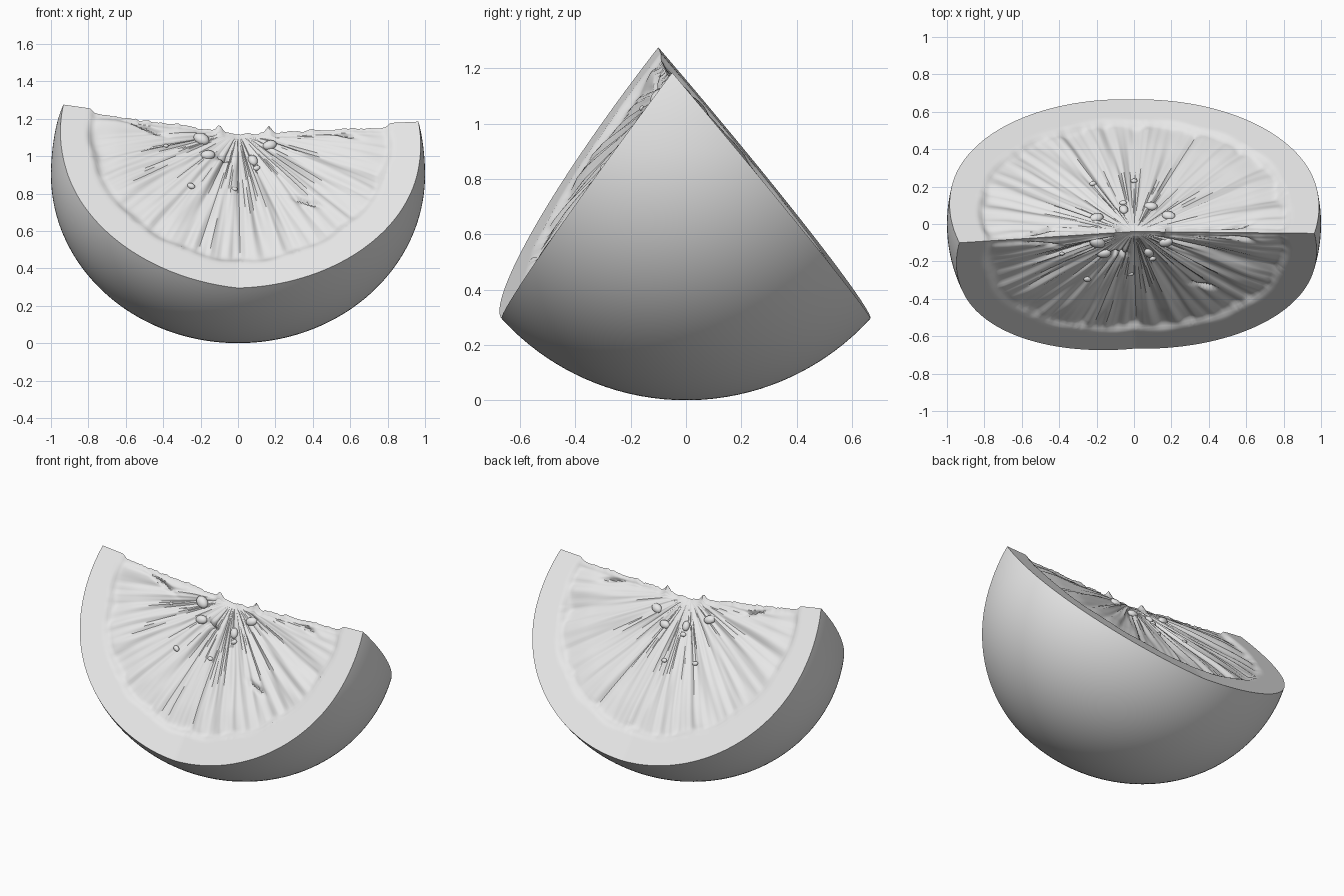
import bpy, bmesh, math
from mathutils import Vector, Matrix, noise

cube = bpy.data.objects.get("Cube")
if cube:
    bpy.data.objects.remove(cube, do_unlink=True)

# One plain grey for the whole wedge
grey = bpy.data.materials.new("plain grey")
grey.use_nodes = True
grey.diffuse_color = (0.8, 0.8, 0.8, 1)
grey.node_tree.nodes["Principled BSDF"].inputs["Base Color"].default_value = (0.8, 0.8, 0.8, 1)

# Key points: middle of the top edge, its two ends, and the lowest rim points
CORE = Vector((0, -0.04, 1.14))
TO_RIGHT = Vector((0.98, -0.05, 1.185)) - CORE
TO_LEFT = Vector((-0.93, -0.10, 1.275)) - CORE
DOWN = {"front": Vector((0, -0.67, 0.29)) - CORE, "back": Vector((0, 0.67, 0.29)) - CORE}
NORMAL = {"front": Vector((0.04, -0.82, 0.57)).normalized(),
          "back": Vector((0, 0.79, 0.62)).normalized()}
SEED = {"front": 3.1, "back": 17.7}
N_PHI, N_S, N_RIND = 200, 70, 40

# Gashes in the flesh: x, depth fraction, half length
SLITS = {"front": [(0.37, 0.45, 0.06), (-0.5, 0.06, 0.09), (0.58, 0.06, 0.06), (-0.08, 0.18, 0.04)],
         "back": [(0.55, 0.06, 0.07), (-0.5, 0.05, 0.07)]}


def smooth(t):
    t = max(0.0, min(1.0, t))
    return t * t * (3 - 2 * t)


def to_skin(direction):
    """Point where a ray from the core meets the egg-shaped skin."""
    lo, hi = 0.0, 3.0
    for _ in range(28):
        mid = (lo + hi) / 2
        p = CORE + direction * mid
        rz = 0.9 if p.z < 0.9 else 1.1
        inside = p.x ** 2 + (p.y / 0.9) ** 2 + ((p.z - 0.9) / rz) ** 2 < 1
        lo, hi = (mid, hi) if inside else (lo, mid)
    return CORE + direction * lo


def rim(side, phi):
    c = math.cos(phi)
    return to_skin((TO_RIGHT if c > 0 else TO_LEFT) * abs(c) + DOWN[side] * math.sin(phi))


def edge_drop(x, s):
    """Torn top edge, lower where the flesh is."""
    ragged = noise.noise(Vector((x * 14, 4.2, 0))) * 0.012 + noise.noise(Vector((x * 45, 9.1, 0))) * 0.008
    spike = 0.035 * (math.exp(-((x + 0.10) / 0.018) ** 2) + math.exp(-((x - 0.165) / 0.018) ** 2))
    return smooth((0.85 - s) / 0.035) * (-0.022 + ragged + spike)


def relief(side, phi, s):
    """Height of the cut face: flat pith, scalloped border, folded flesh."""
    k = SEED[side]
    u = phi / math.pi * 8 + 0.35 * noise.noise(Vector((phi * 2, k, 0)))
    border = 0.825 + 0.03 * abs(math.sin(math.pi * u)) ** 0.6
    t = s / border
    if t >= 1:
        return 0.0
    du = abs(u - round(u))
    membrane = -0.010 * math.exp(-(du / 0.07) ** 2) * smooth(t * 3)
    folds = 0.020 * noise.noise(Vector((phi * 9, s * 1.6, k)))
    folds += 0.010 * noise.noise(Vector((phi * 24, s * 2.5, k + 5)))
    puff = 0.010 * smooth((1 - t) / 0.22)
    return -0.018 * smooth((1 - t) / 0.05) + puff + membrane + folds * smooth(t * 2.5) * smooth((1 - t) / 0.08)


def cut_point(side, phi, s, edge_point):
    p = CORE + (edge_point - CORE) * s
    v = s * math.sin(phi)
    w = smooth(v / 0.07)
    h = relief(side, phi, s)
    for x, depth, half in SLITS[side]:
        h -= 0.03 * math.exp(-((p.x - x) / half) ** 2 - ((v - depth + 0.3 * (x - p.x)) / 0.012) ** 2)
    return p + NORMAL[side] * h * w + Vector((0, 0, edge_drop(p.x, s) * (1 - w)))


def finish(name, bm, angle=40):
    mesh = bpy.data.meshes.new(name)
    bm.to_mesh(mesh)
    bm.free()
    obj = bpy.data.objects.new(name, mesh)
    bpy.context.collection.objects.link(obj)
    mesh.materials.append(grey)
    bpy.ops.object.select_all(action='DESELECT')
    obj.select_set(True)
    bpy.context.view_layer.objects.active = obj
    bpy.ops.object.shade_smooth_by_angle(angle=math.radians(angle))
    return obj


def grid_object(name, rows, outward):
    """Skin a grid of points, facing the outward direction."""
    bm = bmesh.new()
    verts = [[bm.verts.new(p) for p in row] for row in rows]
    for a, b in zip(verts, verts[1:]):
        for i in range(len(a) - 1):
            bm.faces.new((a[i], a[i + 1], b[i + 1], b[i]))
    bmesh.ops.remove_doubles(bm, verts=bm.verts, dist=1e-5)
    bm.normal_update()
    if sum((f.normal * f.calc_area() for f in bm.faces), Vector()).dot(outward) < 0:
        bmesh.ops.reverse_faces(bm, faces=bm.faces)
    return finish(name, bm)


# Cut faces with flesh and pith
angles = [math.pi * i / N_PHI for i in range(N_PHI + 1)]
rims = {side: [rim(side, a) for a in angles] for side in DOWN}
for side in DOWN:
    rows = [[cut_point(side, a, j / N_S, r) for j in range(N_S + 1)]
            for a, r in zip(angles, rims[side])]
    grid_object(side + "_cut_face", rows, NORMAL[side])

# Curved rind between the two rims
rind = []
for f, b in zip(rims["front"], rims["back"]):
    row = [to_skin((f - CORE).lerp(b - CORE, j / N_RIND)) for j in range(N_RIND + 1)]
    row[0], row[-1] = f, b
    rind.append(row)
grid_object("rind", rind, Vector((0, 0, -1)))

# Seeds: x, depth fraction, size, turn in degrees
SEEDS = {
    "front": [(-0.195, 0.085, 0.045, -30), (-0.16, 0.18, 0.038, 5), (0.17, 0.10, 0.038, 20),
              (0.08, 0.19, 0.034, 110), (0.10, 0.24, 0.02, 30), (-0.25, 0.39, 0.022, -30),
              (-0.02, 0.37, 0.018, 0), (-0.385, 0.16, 0.014, 0)],
    "back": [(-0.20, 0.13, 0.038, 20), (-0.055, 0.18, 0.032, 100), (-0.058, 0.23, 0.02, 0),
             (0.09, 0.20, 0.036, -10), (0.185, 0.13, 0.038, -20), (-0.22, 0.39, 0.019, 20),
             (0.0, 0.39, 0.018, 0)],
}
for side, seeds in SEEDS.items():
    n = NORMAL[side]
    across = (Vector((1, 0, 0)) - n * n.x).normalized()
    frame = Matrix((across, n.cross(across), n)).transposed().to_4x4()
    bm = bmesh.new()
    for x, depth, size, turn in seeds:
        lean = TO_RIGHT if x > 0 else TO_LEFT
        pos = CORE + lean * (x / lean.x) + DOWN[side] * depth
        shape = (Matrix.Translation(pos - n * 0.008) @ frame @ Matrix.Rotation(math.radians(turn), 4, 'Z')
                 @ Matrix.Diagonal((size, size * 0.72, size * 0.6, 1)))
        bmesh.ops.create_uvsphere(bm, u_segments=20, v_segments=12, radius=1, matrix=shape)
    finish(side + "_seeds", bm)
